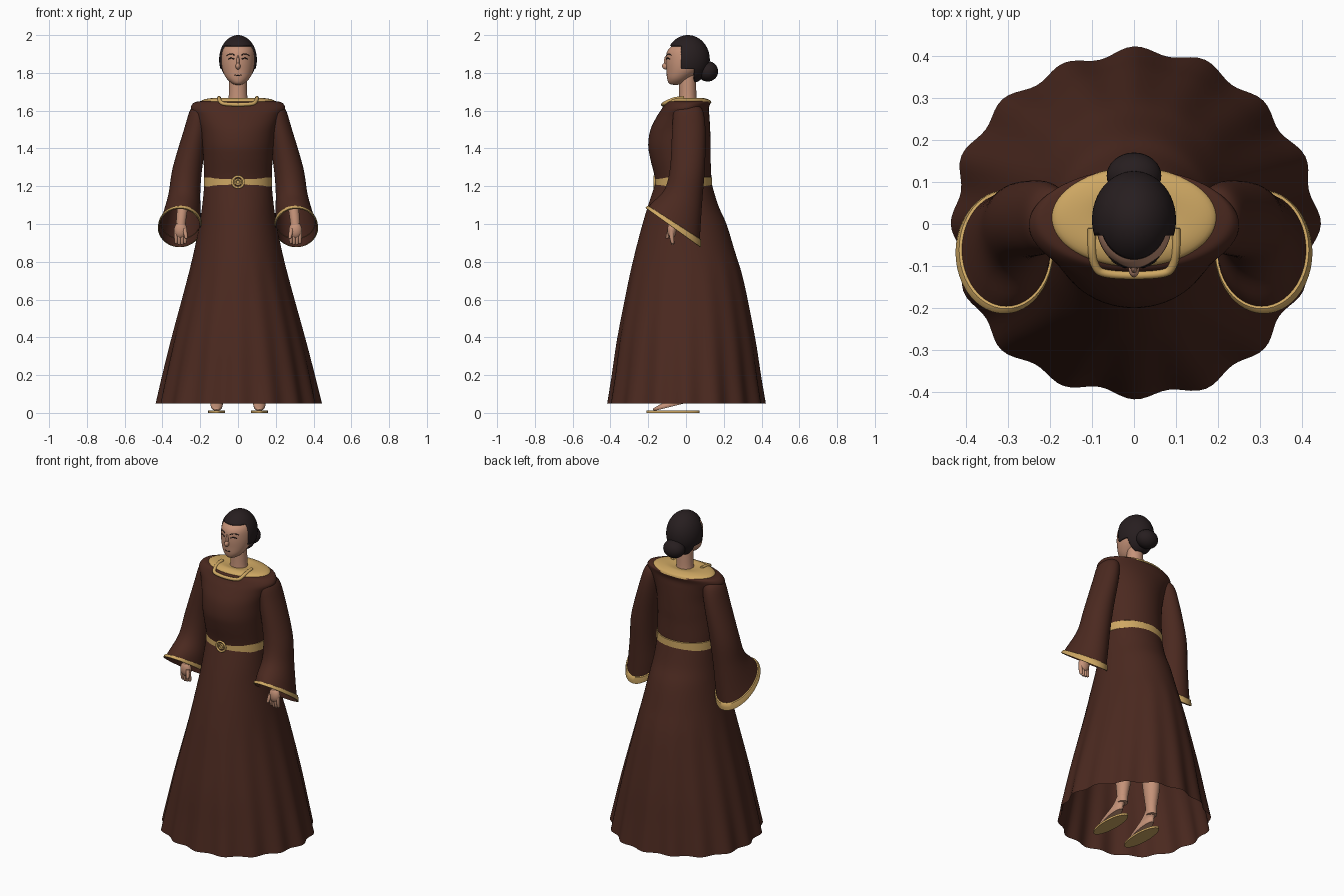
import bpy, bmesh
from math import sin, cos, pi, radians
from mathutils import Vector
from mathutils.bvhtree import BVHTree

cube = bpy.data.objects.get("Cube")
if cube:
    bpy.data.objects.remove(cube)


def material(name, rgb):
    m = bpy.data.materials.new(name)
    m.use_nodes = True
    m.diffuse_color = (*rgb, 1)
    m.node_tree.nodes["Principled BSDF"].inputs["Base Color"].default_value = (*rgb, 1)
    return m


ROBE = material("robe brown", (0.07, 0.022, 0.014))
GOLD = material("trim gold", (0.62, 0.39, 0.125))
SKIN = material("skin", (0.56, 0.29, 0.19))
HAIR = material("hair dark", (0.02, 0.013, 0.014))
LINE = material("face line", (0.012, 0.008, 0.008))


def finish(name, bm, mat):
    bmesh.ops.recalc_face_normals(bm, faces=bm.faces[:])
    me = bpy.data.meshes.new(name)
    bm.to_mesh(me)
    bm.free()
    me.materials.append(mat)
    me.polygons.foreach_set("use_smooth", [True] * len(me.polygons))
    me.set_sharp_from_angle(angle=radians(45))
    ob = bpy.data.objects.new(name, me)
    bpy.context.collection.objects.link(ob)
    return ob


def spline(pts, steps):
    """Catmull-Rom interpolation of tuples of any length."""
    out = []
    for i in range(len(pts) - 1):
        a, b, c, d = (pts[max(0, min(len(pts) - 1, i + k))] for k in (-1, 0, 1, 2))
        for s in range(steps):
            t = s / steps
            out.append(tuple(0.5 * (2 * q + (r - p) * t + (2 * p - 5 * q + 4 * r - u) * t * t
                                    + (3 * q - p - 3 * r + u) * t ** 3)
                             for p, q, r, u in zip(a, b, c, d)))
    return out + [pts[-1]]


def ring_points(ring, seg):
    """Ellipse (cx, cy, z, rx, ry, slope, wave) as a list of points."""
    cx, cy, z, rx, ry, slope, wave = ring
    pts = []
    for i in range(seg):
        t = 2 * pi * i / seg
        k = 1 + wave * (cos(16 * t) + 0.5 * sin(5 * t + 1))
        dy = ry * k * sin(t)
        pts.append(Vector((cx + rx * k * cos(t), cy + dy, z - slope * dy)))
    return pts


def loft(name, rings, mat, seg=48, steps=5, caps=(True, True)):
    rings = [tuple(r) + (0,) * (7 - len(r)) for r in rings]
    bm = bmesh.new()
    rows = [[bm.verts.new(p) for p in ring_points(r, seg)] for r in spline(rings, steps)]
    for a, b in zip(rows, rows[1:]):
        for i in range(seg):
            j = (i + 1) % seg
            bm.faces.new((a[i], a[j], b[j], b[i]))
    for row, cap in zip((rows[0], rows[-1]), caps):
        if cap:
            bm.faces.new(row)
    return finish(name, bm, mat)


def ellipsoid(name, centre, radii, mat, seg=32):
    bm = bmesh.new()
    bmesh.ops.create_uvsphere(bm, u_segments=seg, v_segments=seg // 2, radius=1)
    bmesh.ops.scale(bm, vec=radii, verts=bm.verts[:])
    bmesh.ops.translate(bm, vec=centre, verts=bm.verts[:])
    return finish(name, bm, mat)


def tube(name, pts, radius, mat, closed=False):
    cu = bpy.data.curves.new(name, "CURVE")
    cu.dimensions = "3D"
    cu.bevel_depth = radius
    cu.bevel_resolution = 3
    cu.use_fill_caps = True
    sp = cu.splines.new("POLY")
    sp.points.add(len(pts) - 1)
    for p, co in zip(sp.points, pts):
        p.co = (*co, 1)
    sp.use_cyclic_u = closed
    sp.use_smooth = True
    cu.materials.append(mat)
    ob = bpy.data.objects.new(name, cu)
    bpy.context.collection.objects.link(ob)
    return ob


def circle(centre, r, n=32):
    return [Vector(centre) + Vector((r * cos(2 * pi * i / n), 0, r * sin(2 * pi * i / n))) for i in range(n)]


# Robe: folded skirt and fitted bodice
loft("skirt", [(0, 0, 0.05, 0.43, 0.41, 0, 0.024), (0, 0, 0.2, 0.397, 0.388, 0, 0.018),
               (0, 0, 0.4, 0.349, 0.36, 0, 0.012), (0, 0, 0.7, 0.27, 0.303, 0, 0.005),
               (0, -0.005, 0.86, 0.232, 0.262), (0, -0.008, 1.0, 0.204, 0.222),
               (0, -0.015, 1.1, 0.189, 0.185), (0, -0.013, 1.22, 0.177, 0.147)],
     ROBE, seg=160, caps=(False, True))
loft("bodice", [(0, -0.012, 1.18, 0.177, 0.147), (0, -0.016, 1.25, 0.179, 0.15),
                (0, -0.03, 1.35, 0.183, 0.16), (0, -0.035, 1.42, 0.188, 0.165),
                (0, -0.03, 1.5, 0.198, 0.158), (0, -0.015, 1.57, 0.224, 0.139),
                (0, -0.003, 1.612, 0.25, 0.124), (0, 0.01, 1.642, 0.234, 0.12),
                (0, 0.015, 1.65, 0.2, 0.112)], ROBE, seg=64)

# Gold domed shoulder yoke, neckline band and belt
loft("yoke", [(0, 0.015, 1.641, 0.2, 0.119), (0, 0.015, 1.655, 0.19, 0.113), (0, 0.012, 1.664, 0.16, 0.093),
              (0, 0.01, 1.667, 0.11, 0.072), (0, 0.01, 1.66, 0.04, 0.04)], GOLD, seg=64, steps=3)
half = [(0.1, -0.01, 1.668), (0.1, -0.06, 1.662), (0.092, -0.1, 1.646), (0.07, -0.117, 1.636)]
neckline = half + [(0, -0.122, 1.632)] + [(-x, y, z) for x, y, z in reversed(half)]
tube("neckline_band", spline(neckline, 5), 0.01, GOLD)
loft("belt", [(0, -0.013, z, 0.181 + e, 0.151 + e) for z, e in
              ((1.195, -0.004), (1.198, 0), (1.246, 0), (1.249, -0.004))], GOLD, seg=64, steps=1)
tube("buckle_outer", circle((0, -0.167, 1.222), 0.03), 0.006, GOLD, True)
tube("buckle_inner", circle((0, -0.167, 1.222), 0.014), 0.005, GOLD, True)

for s, side in ((1, "left"), (-1, "right")):
    # Flared sleeve with a slanted opening
    sleeve = [(0.195, 0.01, 1.632, 0.02, 0.035), (0.2, 0.012, 1.605, 0.052, 0.075),
              (0.222, 0.015, 1.5, 0.064, 0.088), (0.267, 0.008, 1.3, 0.078, 0.092),
              (0.284, -0.013, 1.16, 0.084, 0.1, 0.25), (0.297, -0.05, 1.05, 0.1, 0.127, 0.52),
              (0.309, -0.068, 0.98, 0.109, 0.139, 0.72)]
    sleeve = [(s * r[0],) + r[1:] for r in sleeve]
    loft(side + "_sleeve", sleeve, ROBE, caps=(True, False))

    # Gold band on the outside of the cuff
    rim, above = sleeve[-1], sleeve[-2]
    band = []
    for f, grow in ((0, 0.001), (0.02, 0.007), (0.2, 0.008), (0.38, 0.006), (0.4, -0.002)):
        cx, cy, z, rx, ry, slope = (a + (b - a) * f for a, b in zip(rim, above))
        band.append((cx, cy, z, rx + grow, ry + grow, slope))
    loft(side + "_cuff_band", band, GOLD, steps=1, caps=(False, False))

    # Forearm, palm, fingers and thumb
    loft(side + "_forearm", [(s * 0.304, -0.073, 0.97, 0.024, 0.02), (s * 0.298, -0.06, 1.05, 0.027, 0.025),
                             (s * 0.27, -0.01, 1.25, 0.035, 0.035)], SKIN, seg=20)
    ellipsoid(side + "_palm", (s * 0.304, -0.075, 0.967), (0.035, 0.024, 0.044), SKIN, 20)
    for i in range(4):
        x = s * (0.28 + 0.016 * i)
        tip = 0.893 + 0.005 * abs(i - 1.5)
        loft(f"{side}_finger_{i + 1}", [(x, -0.07, tip - 0.006, 0.002, 0.002), (x, -0.071, tip, 0.008, 0.009),
                                        (x, -0.076, 0.935, 0.01, 0.012), (x, -0.076, 0.97, 0.01, 0.012)],
             SKIN, seg=12, steps=3)
    loft(side + "_thumb", [(s * 0.274, -0.1, 0.922, 0.003, 0.003), (s * 0.275, -0.099, 0.93, 0.009, 0.009),
                           (s * 0.283, -0.086, 0.975, 0.012, 0.012)], SKIN, seg=12, steps=3)

    # Leg, foot with raised heel, and flat sandal
    loft(side + "_leg", [(s * 0.107, 0.025, 0.1, 0.029, 0.034), (s * 0.105, 0.025, 0.15, 0.031, 0.034),
                         (s * 0.1, 0.03, 0.32, 0.05, 0.055), (s * 0.095, 0.01, 0.55, 0.05, 0.05),
                         (s * 0.09, 0, 0.95, 0.075, 0.075)], SKIN, seg=24)
    loft(side + "_foot", [(s * 0.113, -0.07, 0.035, 0.03, 0.098, -0.25), (s * 0.113, -0.07, 0.048, 0.033, 0.104, -0.25),
                          (s * 0.112, -0.05, 0.068, 0.03, 0.083, -0.25), (s * 0.109, -0.005, 0.1, 0.029, 0.052, -0.2),
                          (s * 0.107, 0.025, 0.14, 0.029, 0.033)], SKIN, seg=32)
    loft(side + "_sandal", [(s * 0.113, -0.068, 0, 0.045, 0.14), (s * 0.113, -0.068, 0.012, 0.045, 0.14)],
         GOLD, seg=40, steps=1)

# Neck and head
loft("neck", [(0, 0.01, 1.64, 0.055, 0.05), (0, 0.009, 1.68, 0.049, 0.046), (0, 0.008, 1.8, 0.046, 0.045)],
     SKIN, seg=32)
head = loft("head", [(0, -0.055, 1.737, 0.012, 0.012), (0, -0.05, 1.744, 0.032, 0.04),
                     (0, -0.038, 1.77, 0.06, 0.062), (0, -0.015, 1.81, 0.081, 0.088),
                     (0, 0, 1.86, 0.09, 0.106), (0, 0.004, 1.91, 0.087, 0.105),
                     (0, 0.008, 1.942, 0.073, 0.084), (0, 0.01, 1.965, 0.045, 0.05)], SKIN)
ellipsoid("nose", (0, -0.106, 1.836), (0.013, 0.021, 0.018), SKIN, 20)
ellipsoid("nose_bridge", (0, -0.104, 1.858), (0.008, 0.013, 0.034), SKIN, 20)

# Hair cap with the face opening cut out, and bun
bm = bmesh.new()
bmesh.ops.create_uvsphere(bm, u_segments=48, v_segments=32, radius=1)
bmesh.ops.scale(bm, vec=(0.1, 0.116, 0.13), verts=bm.verts[:])
bmesh.ops.translate(bm, vec=(0, 0.01, 1.87), verts=bm.verts[:])
for co, no in (((0, -0.027, 0), (0, 1, 0)), ((0, 0.045, 0), (0, 1, 0)), ((0, 0, 1.945), (0, 0, 1)),
               ((0, 0, 1.82), (0, 0, 1)), ((0, 0, 1.752), (0, 0, 1))):
    bmesh.ops.bisect_plane(bm, geom=bm.verts[:] + bm.edges[:] + bm.faces[:], plane_co=co, plane_no=no)


def bare(c):
    return (c.y < -0.027 and c.z < 1.945) or (c.y < 0.045 and c.z < 1.82) or c.z < 1.752


bmesh.ops.delete(bm, geom=[f for f in bm.faces if bare(f.calc_center_median())], context="FACES")
hair = finish("hair_cap", bm, HAIR)
solid = hair.modifiers.new("thickness", "SOLIDIFY")
solid.thickness = 0.014
solid.offset = -1
ellipsoid("hair_bun", (0, 0.115, 1.808), (0.065, 0.055, 0.054), HAIR)

# Drawn face lines laid on the head surface
tree = BVHTree.FromPolygons([v.co for v in head.data.vertices], [p.vertices[:] for p in head.data.polygons])


def face_line(name, cx, z, width, bow, radius):
    pts = []
    for i in range(13):
        u = i / 6 - 1
        hit = tree.ray_cast(Vector((cx + u * width, -1, z + bow * (1 - u * u))), Vector((0, 1, 0)))[0]
        if hit:
            pts.append(hit)
    tube(name, pts, radius, LINE)


for s, side in ((1, "left"), (-1, "right")):
    face_line(side + "_eyebrow", s * 0.038, 1.892, 0.021, 0.009, 0.0025)
    face_line(side + "_closed_eye", s * 0.036, 1.872, 0.016, 0.006, 0.0028)
face_line("mouth", 0, 1.79, 0.018, -0.004, 0.0022)
